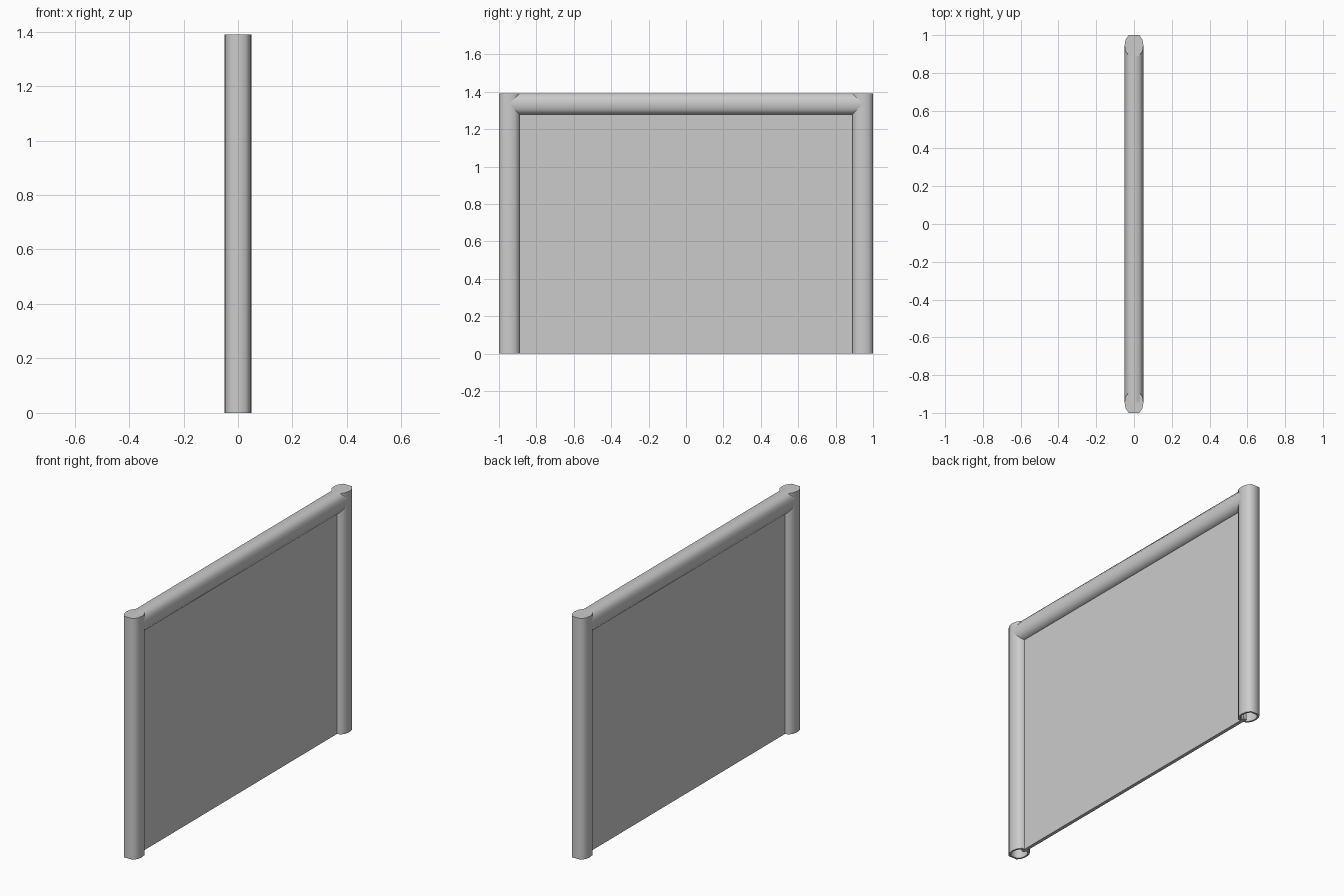
import bpy, bmesh, math
from mathutils import Matrix, Vector

cube = bpy.data.objects.get("Cube")
if cube:
    bpy.data.objects.remove(cube, do_unlink=True)

HEIGHT, HALF_LENGTH = 1.39, 1.0
RADIUS = 0.055                       # half depth of a tube
AXIS = HALF_LENGTH - RADIUS          # centre line of the posts

grey = bpy.data.materials.new("light grey")
grey.use_nodes = True
colour = (0.6, 0.6, 0.6, 1)
grey.diffuse_color = colour
grey.node_tree.nodes["Principled BSDF"].inputs["Base Color"].default_value = colour

# Flattened tube section, mirrored into all four quadrants
quarter = [(0.05, 0), (0.045, 0.03), (0.028, RADIUS)]
half = quarter + [(-x, y) for x, y in reversed(quarter)]
section = half + [(-x, -y) for x, y in half[1:-1]]


def finish(bm, name, smooth=True):
    bmesh.ops.recalc_face_normals(bm, faces=bm.faces)
    mesh = bpy.data.meshes.new(name)
    bm.to_mesh(mesh)
    bm.free()
    mesh.materials.append(grey)
    obj = bpy.data.objects.new(name, mesh)
    bpy.context.collection.objects.link(obj)
    if smooth:
        bpy.ops.object.select_all(action='DESELECT')
        obj.select_set(True)
        bpy.context.view_layer.objects.active = obj
        bpy.ops.object.shade_smooth_by_angle(angle=math.radians(65))
    return obj


def tube(name, length, matrix, hollow):
    """Tube along local z, closed on top; hollow ones are open below."""
    bm = bmesh.new()

    def ring(z, scale=1):
        return [bm.verts.new((x * scale, y * scale, z)) for x, y in section]

    rings = [ring(length), ring(0)]
    if hollow:
        rings += [ring(0, 0.8), ring(length - 0.02, 0.8)]
    for a, b in zip(rings, rings[1:]):
        for i in range(len(section)):
            j = (i + 1) % len(section)
            bm.faces.new((a[i], a[j], b[j], b[i]))
    bm.faces.new(rings[0])
    bm.faces.new(rings[-1])
    bm.transform(matrix)
    return finish(bm, name)


# Upright posts at both ends
for name, side in (("front_post", -1), ("back_post", 1)):
    tube(name, HEIGHT, Matrix.Translation((0, side * AXIS, 0)), True)

# Top rail running into both posts
tube("top_rail", 2 * AXIS,
     Matrix.Translation((0, AXIS, HEIGHT - RADIUS)) @ Matrix.Rotation(math.pi / 2, 4, 'X'),
     False)

# Thin panel filling the frame
bm = bmesh.new()
bmesh.ops.create_cube(bm, size=1)
panel_top = HEIGHT - RADIUS
bmesh.ops.scale(bm, vec=Vector((0.02, 2 * AXIS - 0.06, panel_top)), verts=bm.verts)
bmesh.ops.translate(bm, vec=Vector((0, 0, panel_top / 2)), verts=bm.verts)
finish(bm, "panel", smooth=False)
